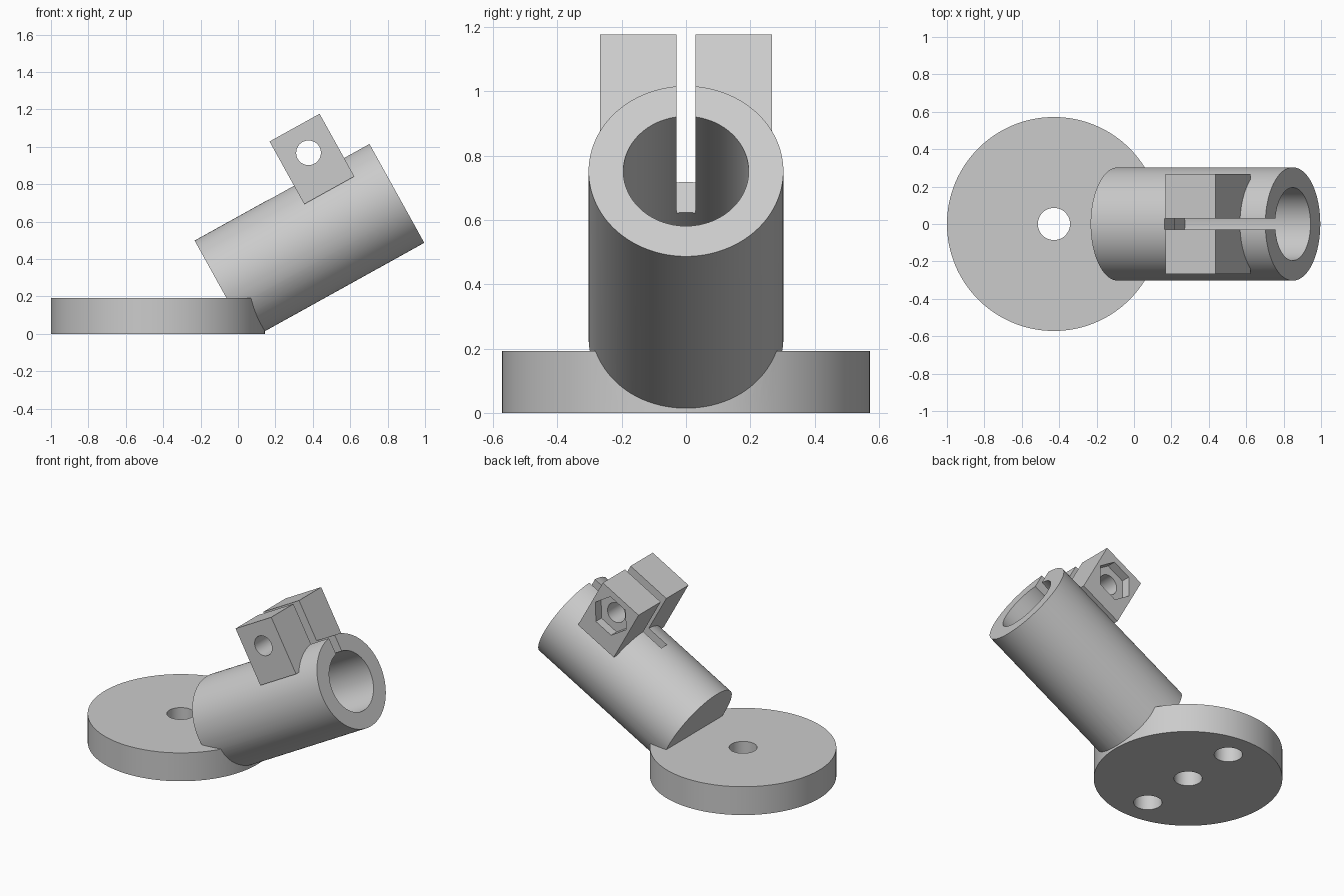
import bpy, math
from mathutils import Matrix, Vector

cube = bpy.data.objects.get("Cube")
if cube:
    bpy.data.objects.remove(cube, do_unlink=True)

grey = bpy.data.materials.new("plain grey")
grey.use_nodes = True
COLOUR = (0.6, 0.6, 0.6, 1)
grey.diffuse_color = COLOUR
grey.node_tree.nodes["Principled BSDF"].inputs["Base Color"].default_value = COLOUR

# Tilted frame of the socket: local x runs along the tube, local z points to the clamp
TILT = (Matrix.Translation((-0.085, 0, 0.234))
        @ Matrix.Rotation(math.radians(-29), 4, 'Y'))
FLAT = Matrix.Identity(4)
AXIS_TURN = {'X': Matrix.Rotation(math.pi / 2, 4, 'Y'),
             'Y': Matrix.Rotation(math.pi / 2, 4, 'X'),
             'Z': FLAT}


def finish(name, matrix):
    ob = bpy.context.object
    ob.name = name
    ob.data.transform(matrix)
    ob.data.materials.append(grey)
    return ob


def rod(name, frame, axis, radius, start, end, centre, sides=96):
    """Cylinder along an axis from start to end, centred on the other two."""
    place = Vector(centre)
    place['XYZ'.index(axis)] = (start + end) / 2
    bpy.ops.mesh.primitive_cylinder_add(vertices=sides, radius=radius, depth=abs(end - start))
    return finish(name, frame @ Matrix.Translation(place) @ AXIS_TURN[axis])


def box(name, frame, low, high):
    low, high = Vector(low), Vector(high)
    bpy.ops.mesh.primitive_cube_add(size=1)
    return finish(name, frame @ Matrix.Translation((low + high) / 2)
                  @ Matrix.Diagonal((*(high - low), 1)))


def combine(target, other, operation):
    mod = target.modifiers.new("combine", 'BOOLEAN')
    mod.operation, mod.solver, mod.object = operation, 'EXACT', other
    bpy.context.view_layer.objects.active = target
    bpy.ops.object.modifier_apply(modifier=mod.name)
    bpy.data.objects.remove(other, do_unlink=True)


LENGTH = 1.068
BOLT = (0.76, 0, 0.418)
ORIGIN = (0, 0, 0)

# Tube with clamp block on top
socket = rod("angled_clamp_socket", TILT, 'X', 0.303, 0, LENGTH, ORIGIN)
combine(socket, box("clamp_block", TILT, (0.607, -0.267, 0.189), (0.913, 0.267, 0.572)), 'UNION')

# Blind bore, clamping slot, bolt hole, nut pocket on the back, flat underside
hexagon = rod("nut_pocket", FLAT, 'Z', 0.13, -0.06, 0.06, ORIGIN, 6)
hexagon.data.transform(TILT @ Matrix.Translation((BOLT[0], 0.267, BOLT[2]))
                       @ AXIS_TURN['Y'] @ Matrix.Rotation(math.pi / 2, 4, 'Z'))
cutters = [
    rod("bore", TILT, 'X', 0.195, 0.3, LENGTH + 0.1, ORIGIN),
    box("slot", TILT, (0.452, -0.03, 0), (LENGTH + 0.1, 0.03, 0.7)),
    rod("bolt_hole", TILT, 'Y', 0.066, -0.4, 0.4, BOLT, 48),
    hexagon,
    box("ground_trim", FLAT, (-1, -1, -1), (1, 1, 0.005)),
]
for cutter in cutters:
    combine(socket, cutter, 'DIFFERENCE')

# Round base with a through hole and two blind holes underneath
BASE_X = -0.428
base = rod("mounting_bracket", FLAT, 'Z', 0.572, 0, 0.192, (BASE_X, 0, 0), 128)
combine(base, rod("centre_hole", FLAT, 'Z', 0.086, -0.1, 0.3, (BASE_X, 0, 0), 48), 'DIFFERENCE')
for side in (-1, 1):
    hole = rod("blind_hole", FLAT, 'Z', 0.086, -0.1, 0.13, (BASE_X, side * 0.38, 0), 48)
    combine(base, hole, 'DIFFERENCE')

combine(base, socket, 'UNION')

bpy.ops.object.select_all(action='DESELECT')
base.select_set(True)
bpy.context.view_layer.objects.active = base
bpy.ops.object.shade_smooth_by_angle(angle=math.radians(25))
